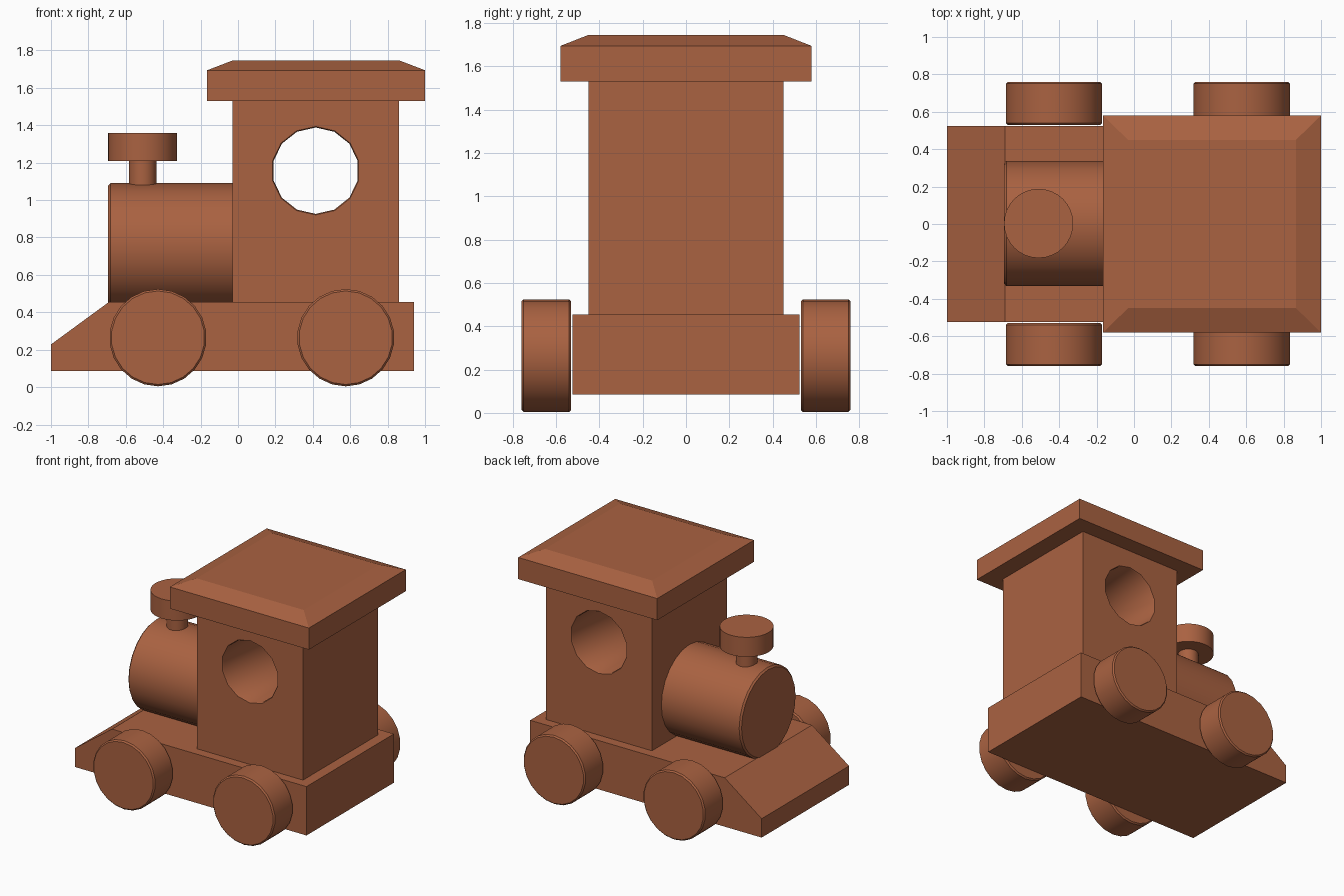
import bpy, bmesh, math
from mathutils import Matrix, Vector

if "Cube" in bpy.data.objects:
    bpy.data.objects.remove(bpy.data.objects["Cube"])

wood = bpy.data.materials.new("brown_wood")
wood.diffuse_color = (0.40, 0.122, 0.053, 1)
wood.use_nodes = True
wood.node_tree.nodes["Principled BSDF"].inputs["Base Color"].default_value = wood.diffuse_color


def finish(name, bm, smooth=False):
    bmesh.ops.recalc_face_normals(bm, faces=bm.faces)
    me = bpy.data.meshes.new(name)
    bm.to_mesh(me)
    bm.free()
    me.materials.append(wood)
    ob = bpy.data.objects.new(name, me)
    bpy.context.collection.objects.link(ob)
    if smooth:
        bpy.ops.object.select_all(action='DESELECT')
        ob.select_set(True)
        bpy.context.view_layer.objects.active = ob
        bpy.ops.object.shade_smooth_by_angle(angle=math.radians(35))
    return ob


def loft(name, rings, smooth=False):
    """Closed solid through a list of equal-length vertex rings."""
    bm = bmesh.new()
    loops = [[bm.verts.new(p) for p in ring] for ring in rings]
    for a, b in zip(loops, loops[1:]):
        for i in range(len(a)):
            j = (i + 1) % len(a)
            bm.faces.new((a[i], a[j], b[j], b[i]))
    bm.faces.new(loops[0])
    bm.faces.new(loops[-1])
    return finish(name, bm, smooth)


def rect(x0, x1, y, z):
    return [(x0, -y, z), (x1, -y, z), (x1, y, z), (x0, y, z)]


def turned(name, profile, sides, loc, axis):
    """Turned solid: profile of (radius, distance along axis)."""
    rot = {'X': Matrix.Rotation(math.pi / 2, 3, 'Y'),
           'Y': Matrix.Rotation(-math.pi / 2, 3, 'X'),
           'Z': Matrix.Identity(3)}[axis]
    rings = []
    for r, h in profile:
        ring = []
        for i in range(sides):
            a = math.tau * i / sides + math.pi / 2
            ring.append(Vector(loc) + rot @ Vector((r * math.cos(a), r * math.sin(a), h)))
        rings.append(ring)
    return loft(name, rings, True)


# Chassis with sloped nose
nose = [(-1, 0.085), (0.94, 0.085), (0.94, 0.455), (-0.69, 0.455), (-1, 0.228)]
loft("chassis", [[(x, y, z) for x, z in nose] for y in (-0.523, 0.523)])

# Cab with round window bored right through
cab = loft("cab", [rect(-0.03, 0.86, 0.45, z) for z in (0.455, 1.53)])
cutter = turned("window_cutter",
                [(0.242, -0.46), (0.231, -0.44), (0.231, 0.44), (0.242, 0.46)],
                14, (0.415, 0, 1.157), 'Y')
cutter.hide_render = True
cutter.hide_viewport = True
bore = cab.modifiers.new("window", 'BOOLEAN')
bore.object = cutter
bore.operation = 'DIFFERENCE'
bore.solver = 'EXACT'

# Roof slab with bevelled top
loft("roof", [rect(-0.165, 1.0, 0.58, 1.53), rect(-0.165, 1.0, 0.58, 1.694),
              rect(-0.032, 0.866, 0.45, 1.745)])

# Boiler and chimney
turned("boiler", [(0.323, -0.694), (0.335, -0.682), (0.335, -0.03)], 24, (0, 0.003, 0.755), 'X')
turned("chimney_stem", [(0.074, 1.06), (0.074, 1.21)], 24, (-0.51, 0.003, 0), 'Z')
turned("chimney_cap", [(0.185, 1.21), (0.185, 1.358)], 32, (-0.51, 0.003, 0), 'Z')

# Wheels
for end, x in (("front", -0.428), ("rear", 0.576)):
    for side, s in (("right", -1), ("left", 1)):
        prof = [(0.25, s * 0.53), (0.26, s * 0.54), (0.26, s * 0.75), (0.25, s * 0.76)]
        turned(f"{end}_{side}_wheel", prof, 22, (x, 0, 0.264), 'Y')
